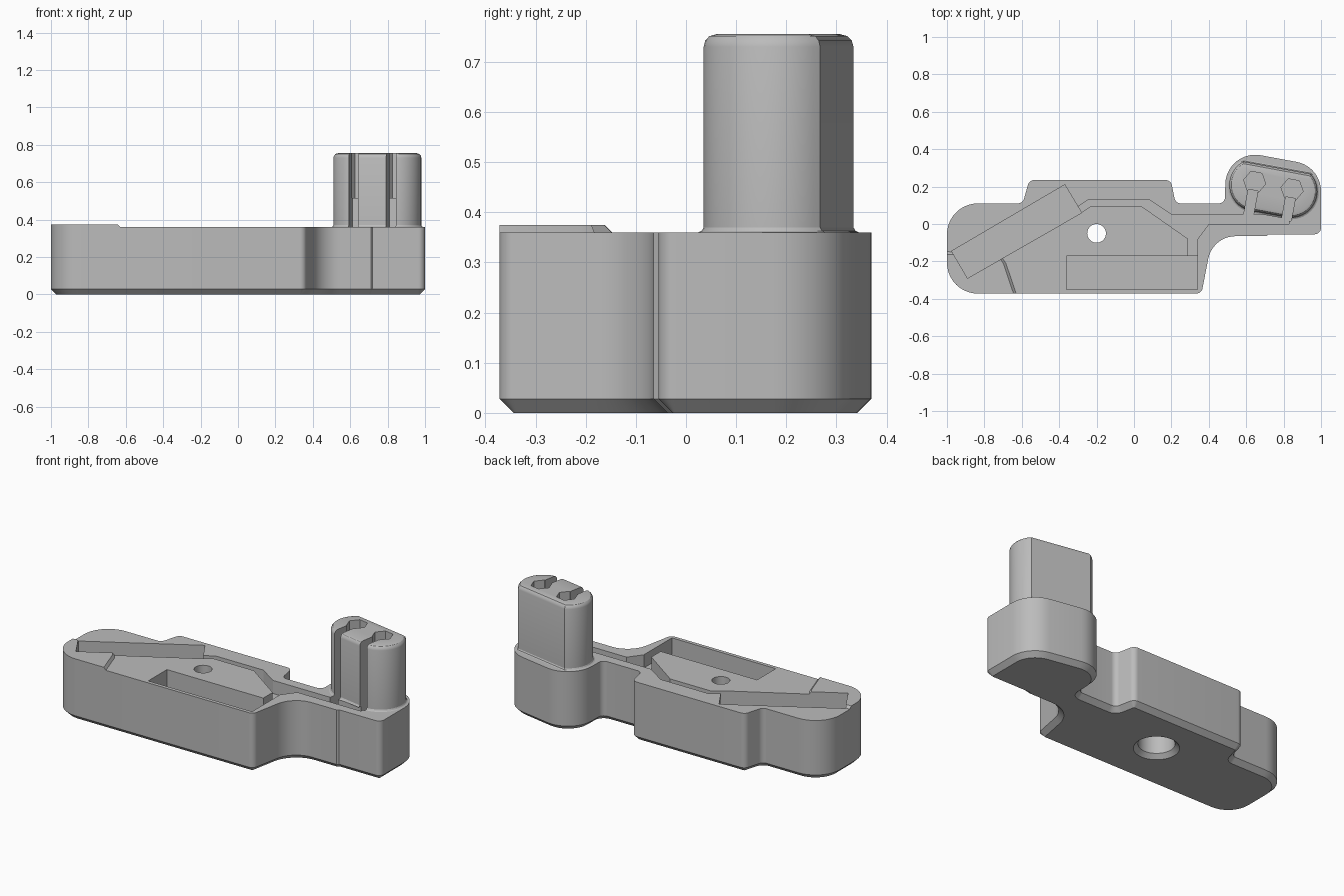
import bpy, bmesh, math
from mathutils import Vector

cube = bpy.data.objects.get("Cube")
if cube:
    bpy.data.objects.remove(cube)

grey = bpy.data.materials.new("plain_grey")
grey.use_nodes = True
grey.diffuse_color = (0.5, 0.5, 0.5, 1)
grey.node_tree.nodes["Principled BSDF"].inputs["Base Color"].default_value = (0.5, 0.5, 0.5, 1)

TOP = 0.36
CHANNEL, SLOT, POCKET = TOP - 0.08, TOP - 0.12, TOP - 0.22


def rounded(corners, steps=10):
    """Polygon with each (x, y, radius) corner replaced by an arc."""
    out = []
    for i, (x, y, r) in enumerate(corners):
        p = Vector((x, y))
        if r == 0:
            out.append(p)
            continue
        a = (Vector(corners[i - 1][:2]) - p).normalized()
        b = (Vector(corners[(i + 1) % len(corners)][:2]) - p).normalized()
        half = a.angle(b) / 2
        centre = p + (a + b).normalized() * r / math.sin(half)
        start = p + a * r / math.tan(half) - centre
        end = p + b * r / math.tan(half) - centre
        turn = math.atan2(start.x * end.y - start.y * end.x, start.dot(end))
        for k in range(steps + 1):
            t = turn * k / steps
            c, s = math.cos(t), math.sin(t)
            out.append(centre + Vector((c * start.x - s * start.y, s * start.x + c * start.y)))
    return out


def inset(points, d):
    """Move a counter-clockwise outline inwards by d."""
    out = []
    for i, p in enumerate(points):
        e1 = (p - points[i - 1]).normalized()
        e2 = (points[(i + 1) % len(points)] - p).normalized()
        n1, n2 = Vector((-e1.y, e1.x)), Vector((-e2.y, e2.x))
        out.append(p + (n1 + n2) * d / (1 + n1.dot(n2)))
    return out


def loft(name, points, levels):
    """Stack the outline at each (height, inset) level and cap both ends."""
    points = [Vector(p) for p in points]
    bm = bmesh.new()
    rings = [[bm.verts.new((p.x, p.y, z)) for p in inset(points, d)] for z, d in levels]
    n = len(points)
    for low, high in zip(rings, rings[1:]):
        for i in range(n):
            j = (i + 1) % n
            bm.faces.new((low[i], low[j], high[j], high[i]))
    bm.faces.new(rings[0][::-1])
    bm.faces.new(rings[-1])
    bmesh.ops.recalc_face_normals(bm, faces=bm.faces)
    mesh = bpy.data.meshes.new(name)
    bm.to_mesh(mesh)
    bm.free()
    mesh.materials.append(grey)
    obj = bpy.data.objects.new(name, mesh)
    bpy.context.collection.objects.link(obj)
    return obj


def circle(x, y, r, n, start=0.0):
    return [(x + r * math.cos(start + math.tau * k / n),
             y + r * math.sin(start + math.tau * k / n)) for k in range(n)]


def finish(obj, cutters):
    """Cut, apply and shade a part."""
    bpy.ops.object.select_all(action="DESELECT")
    obj.select_set(True)
    bpy.context.view_layer.objects.active = obj
    for c in cutters:
        m = obj.modifiers.new(c.name, "BOOLEAN")
        m.operation, m.solver, m.object = "DIFFERENCE", "EXACT", c
        bpy.ops.object.modifier_apply(modifier=m.name)
    bpy.ops.object.shade_smooth_by_angle(angle=math.radians(28))


# Base block with chamfered underside
base = loft("base_block", rounded([
    (-1, -.372, .165), (.361, -.372, .035), (.42, -.065, .15), (.71, -.065, 0),
    (.72, -.055, 0), (1, -.055, .035), (1, .308, .16), (.49, .402, .16),
    (.487, .11, .035), (.222, .11, .035), (.197, .235, .035), (-.56, .235, .035),
    (-.595, .11, .035), (-1, .11, .165)]), [(0, .028), (.028, 0), (TOP, 0)])

# Raised corner pad with sloping ends
pad = loft("corner_pad", rounded([
    (-1, -.372, .165), (-.63, -.372, 0), (-.685, -.21, 0), (-.705, -.18, 0),
    (-.8, -.2, 0), (-.93, -.15, 0), (-1, -.148, 0)]), [(TOP, 0), (TOP + .015, 0)])
for v in pad.data.vertices:
    if v.co.z > TOP + .01:
        if v.co.x > -.75:
            v.co.x -= .014
        elif v.co.y > -.17:
            v.co.y -= .014

# Flat-backed rounded tower
axis = math.atan2(-.035, .19)
left, right, radius = Vector((.65, .21)), Vector((.84, .175)), .14
chop = math.acos(.11 / radius)
quarter = math.pi / 2


def arc(centre, a, b, steps=20):
    return [centre + radius * Vector((math.cos(a + (b - a) * k / steps),
                                      math.sin(a + (b - a) * k / steps)))
            for k in range(steps + 1)]


tower = loft("tower", arc(left, axis + quarter + chop, axis + 3 * quarter)
             + arc(right, axis + 3 * quarter, axis + 5 * quarter - chop),
             [(TOP, -.01), (TOP + .003, -.004), (TOP + .01, 0), (.73, 0),
              (.742, .003), (.751, .011), (.755, .025)])

# Recesses in the top of the base
slot = loft("diagonal_slot_cutter",
            [(-.89, -.29), (-.28, .06), (-.37, .21), (-.975, -.145)], [(SLOT, 0), (.5, 0)])
channel = loft("wire_channel_cutter", [
    (-.32, .08), (-.30, .05), (-.23, .095), (.04, .095), (.29, -.08), (.29, -.18),
    (.34, -.18), (.34, -.08), (.40, 0), (.83, 0), (.83, .05), (.2, .05), (.08, .13),
    (-.245, .13)], [(CHANNEL, 0), (.5, 0)])
pocket = loft("pocket_cutter", [(-.36, -.35), (.34, -.35), (.34, -.17), (-.36, -.17)],
              [(POCKET, 0), (.5, 0)])

# Screw hole with a wider chamfered bore below
hole = loft("screw_hole_cutter", circle(-.2, -.05, .05, 40), [(-.1, 0), (.5, 0)])
bore = loft("screw_bore_cutter", circle(-.2, -.05, .1, 40),
            [(-.02, -.045), (.025, 0), (.18, 0)])

# Hexagonal sockets and the wire grooves that lead to them
sockets, grooves = [], []
along = Vector((math.cos(axis), math.sin(axis)))
across = Vector((-along.y, along.x))
for side, x, y in (("right", .645, .225), ("left", .845, .185)):
    c = Vector((x, y))
    sockets.append(loft(side + "_socket_cutter", circle(x, y, .06, 6, axis), [(.515, 0), (.9, 0)]))
    reach = (y - .02) / across.y
    near, far, w = c - across * .045, c - across * reach, along * .026
    grooves.append(loft(side + "_groove_cutter", [far - w, far + w, near + w, near - w],
                        [(CHANNEL, 0), (.9, 0)]))

finish(base, [slot, channel, pocket, bore, hole] + grooves)
finish(pad, [slot])
finish(tower, sockets + grooves)
for cutter in [slot, channel, pocket, bore, hole] + sockets + grooves:
    bpy.data.objects.remove(cutter)
